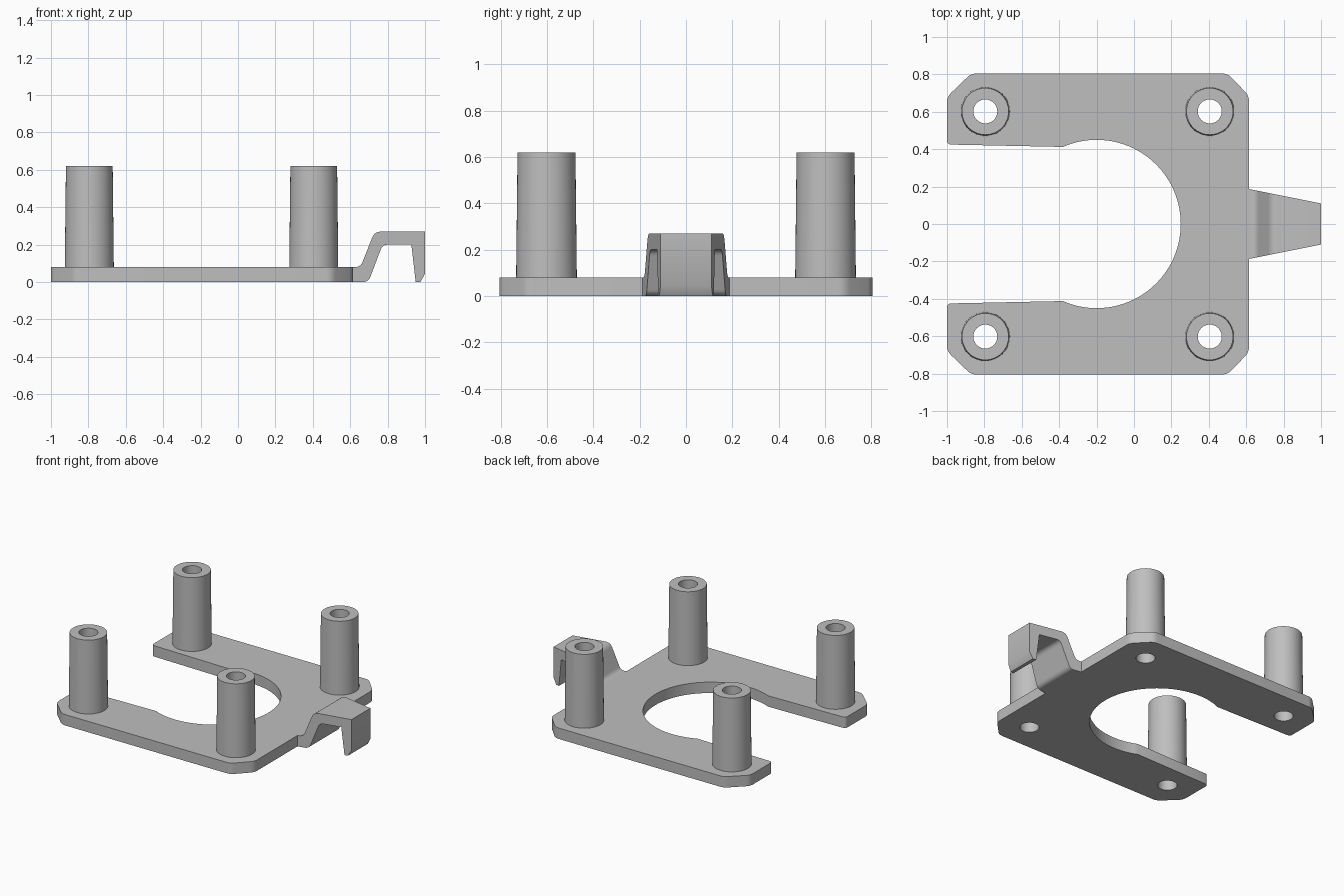
import bpy, bmesh
from math import sin, cos, tau, atan2, radians
from mathutils import Vector

if "Cube" in bpy.data.objects:
    bpy.data.objects.remove(bpy.data.objects["Cube"], do_unlink=True)

THICK = 0.08
HOLE_R = 0.064
SEG = 48
POSTS = [(x, y) for x in (-0.795, 0.405) for y in (-0.602, 0.602)]

grey = bpy.data.materials.new("plain grey")
grey.use_nodes = True
colour = (0.52, 0.52, 0.52, 1)
grey.diffuse_color = colour
grey.node_tree.nodes["Principled BSDF"].inputs["Base Color"].default_value = colour


def finish(bm, name, location=(0, 0, 0)):
    bmesh.ops.recalc_face_normals(bm, faces=bm.faces[:])
    mesh = bpy.data.meshes.new(name)
    bm.to_mesh(mesh)
    bm.free()
    mesh.materials.append(grey)
    obj = bpy.data.objects.new(name, mesh)
    obj.location = location
    bpy.context.collection.objects.link(obj)
    bpy.ops.object.select_all(action='DESELECT')
    obj.select_set(True)
    bpy.context.view_layer.objects.active = obj
    bpy.ops.object.shade_smooth_by_angle(angle=radians(30))
    return obj


def rounded(corners, steps=5):
    """Round each (a, b, cut) corner of a closed outline."""
    out = []
    for i, (a, b, cut) in enumerate(corners):
        p = Vector((a, b))
        if not cut:
            out.append(p)
            continue
        prev = Vector(corners[i - 1][:2])
        nxt = Vector(corners[(i + 1) % len(corners)][:2])
        s = p + (prev - p).normalized() * cut
        e = p + (nxt - p).normalized() * cut
        for k in range(steps + 1):
            t = k / steps
            out.append(s * (1 - t) ** 2 + p * 2 * t * (1 - t) + e * t * t)
    return out


def circle(cx, cy, r):
    return [Vector((cx + r * cos(tau * i / SEG), cy + r * sin(tau * i / SEG)))
            for i in range(SEG)]


# Base plate: half outline mirrored in y, with the round opening and post holes
half = [(-0.38, 0.412, 0), (-1, 0.425, 0.025), (-1, 0.68, 0.03),
        (-0.87, 0.805, 0.03), (0.5, 0.805, 0.03), (0.615, 0.685, 0.03)]
outline = rounded(half + [(x, -y, c) for x, y, c in reversed(half)])
start = atan2(0.412, -0.18)
opening = [Vector((-0.2 + 0.45 * cos(a), 0.45 * sin(a)))
           for a in (-start + 2 * start * i / 64 for i in range(1, 64))]

bm = bmesh.new()
for loop in [outline + opening] + [circle(x, y, HOLE_R) for x, y in POSTS]:
    verts = [bm.verts.new((p.x, p.y, 0)) for p in loop]
    for i, v in enumerate(verts):
        bm.edges.new((verts[i - 1], v))
bmesh.ops.triangle_fill(bm, use_beauty=True, edges=bm.edges[:], normal=(0, 0, 1))
grown = bmesh.ops.extrude_face_region(bm, geom=bm.faces[:], use_keep_orig=True)
bmesh.ops.translate(bm, vec=(0, 0, THICK),
                    verts=[g for g in grown["geom"] if isinstance(g, bmesh.types.BMVert)])
finish(bm, "base_plate")

# Hollow posts with a slight draft
for n, (x, y) in enumerate(POSTS):
    bm = bmesh.new()
    rings = []
    for r, z in ((0.131, THICK), (0.125, 0.62), (HOLE_R, 0.62), (HOLE_R, THICK)):
        rings.append([bm.verts.new((p.x, p.y, z)) for p in circle(0, 0, r)])
    for a, b in zip(rings, rings[1:]):
        for i in range(SEG):
            bm.faces.new((a[i - 1], a[i], b[i], b[i - 1]))
    finish(bm, f"post_{n + 1}", (x, y, 0))

# Hooked clip: side profile swept across a tapering width
profile = rounded([(0.615, 0, 0), (0.697, 0, 0.03), (0.773, 0.2, 0.028),
                   (0.927, 0.2, 0), (0.95, 0, 0), (0.975, 0, 0), (1, 0.045, 0),
                   (1, 0.27, 0), (0.73, 0.27, 0.035), (0.655, THICK, 0.03),
                   (0.615, THICK, 0)])
bm = bmesh.new()
sides = []
for s in (-1, 1):
    sides.append([bm.verts.new((p.x, s * (0.187 - 0.2 * (p.x - 0.615)), p.y))
                  for p in profile])
    bm.faces.new(sides[-1])
for i in range(len(profile)):
    bm.faces.new((sides[0][i - 1], sides[0][i], sides[1][i], sides[1][i - 1]))
finish(bm, "hooked_clip")
